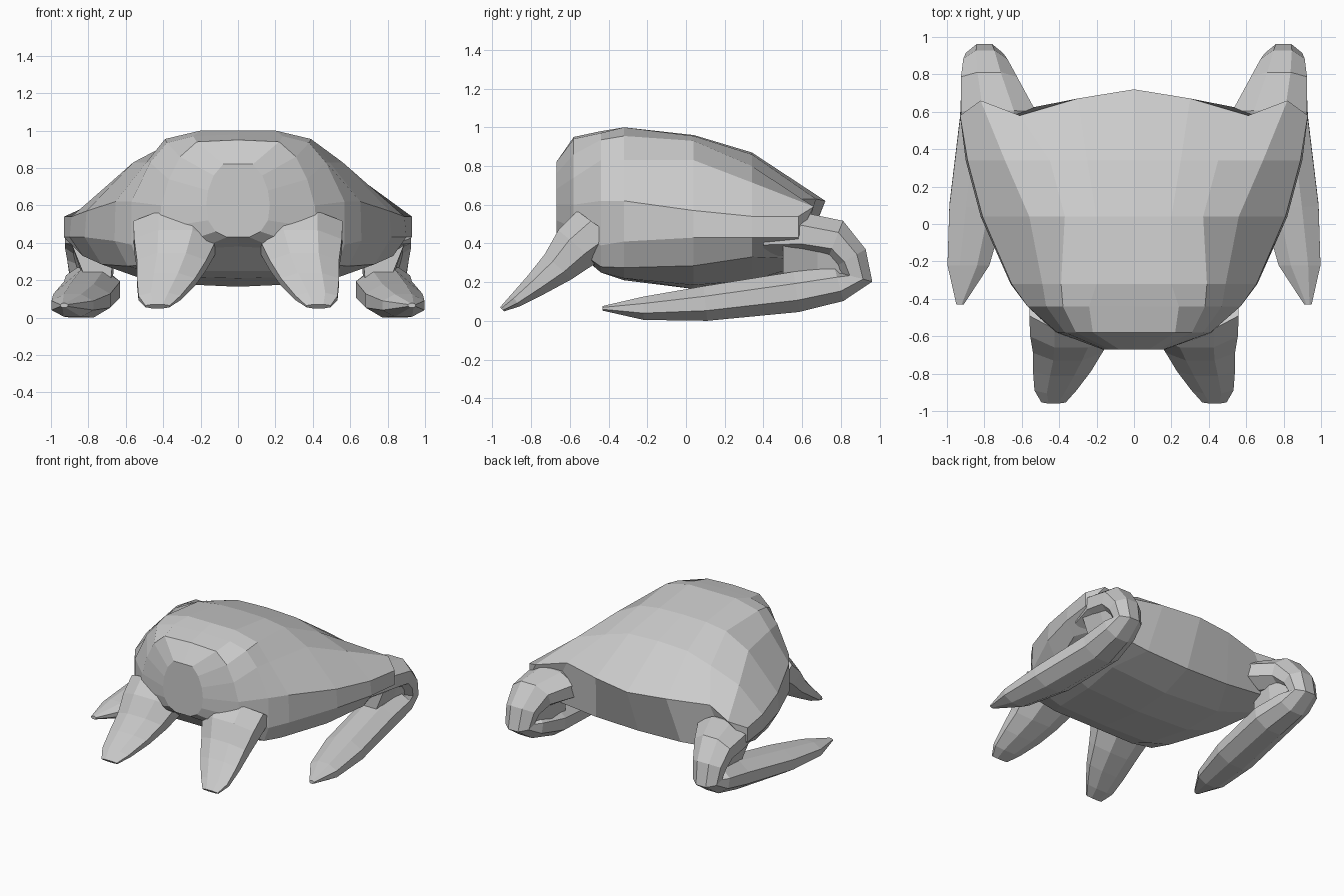
import bpy, bmesh, math
from mathutils import Vector

if "Cube" in bpy.data.objects:
    bpy.data.objects.remove(bpy.data.objects["Cube"])

grey = bpy.data.materials.new("plain grey")
grey.diffuse_color = (0.6, 0.6, 0.6, 1)
grey.use_nodes = True
grey.node_tree.nodes["Principled BSDF"].inputs["Base Color"].default_value = grey.diffuse_color


def loft(name, rings, mirror=False, end_faces=None):
    """Skin a list of closed rings, cap both ends."""
    bm = bmesh.new()
    loops = [[bm.verts.new(p) for p in r] for r in rings]
    for a, b in zip(loops, loops[1:]):
        n = len(a)
        for i in range(n):
            j = (i + 1) % n
            bm.faces.new((a[i], a[j], b[j], b[i]))
    bm.faces.new(loops[0])
    for idx in end_faces or [range(len(loops[-1]))]:
        bm.faces.new([loops[-1][i] for i in idx])
    bmesh.ops.recalc_face_normals(bm, faces=bm.faces)
    me = bpy.data.meshes.new(name)
    bm.to_mesh(me)
    bm.free()
    me.materials.append(grey)
    ob = bpy.data.objects.new(name, me)
    bpy.context.collection.objects.link(ob)
    if mirror:
        ob.modifiers.new("mirror", 'MIRROR')
    return ob


def limb_ring(x, y, z, hw, hh, angle, sides=8):
    """Oval ring facing along a direction in the yz plane (degrees)."""
    a = math.radians(angle)
    up = Vector((0, -math.sin(a), math.cos(a)))
    c = Vector((x, y, z))
    k = 1 / math.cos(math.pi / sides)
    ring = []
    for i in range(sides):
        t = 2 * math.pi * (i + 0.5) / sides
        ring.append(c + Vector((1, 0, 0)) * hw * k * math.cos(t) + up * hh * k * math.sin(t))
    return ring


# Body: half sections (x, z) from the back ridge round to the belly
sections = [
    (-0.67, [(0, .82), (.08, .82), (.13, .76), (.16, .68), (.17, .60), (.16, .52), (.12, .46), (.06, .43), (0, .43)]),
    (-0.58, [(0, .95), (.22, .94), (.31, .86), (.37, .74), (.41, .60), (.42, .48), (.36, .38), (.20, .37), (0, .38)]),
    (-0.44, [(0, .98), (.24, .97), (.38, .935), (.47, .83), (.57, .62), (.57, .39), (.53, .28), (.35, .25), (0, .25)]),
    (-0.32, [(0, 1.0), (.20, 1.0), (.39, .955), (.49, .83), (.655, .62), (.66, .41), (.59, .275), (.40, .22), (0, .21)]),
    (0.04, [(0, .96), (.20, .955), (.37, .93), (.56, .83), (.81, .57), (.82, .43), (.73, .285), (.45, .185), (0, .165)]),
    (0.34, [(0, .87), (.25, .86), (.45, .80), (.69, .715), (.89, .54), (.90, .43), (.83, .33), (.48, .21), (0, .18)]),
    (0.58, [(0, .62), (.30, .63), (.61, .63), (.82, .59), (.93, .54), (.93, .43), (.76, .32), (.36, .28), (0, .27)]),
]
rings = []
for y, half in sections:
    full = half + [(-x, z) for x, z in half[-2:0:-1]]
    ring = []
    for x, z in full:
        # the rear rim bows outward in the middle and runs out over the haunches
        bow = 0
        if y > 0.5 and z > 0.5:
            bow = 0.14 * max(0, 1 - abs(x) / 0.61)
            bow += {0.30: 0.02, 0.82: 0.08}.get(abs(x), 0)
        ring.append((x, y + bow, z))
    rings.append(ring)
# rear wall in upright strips, each rim point joined to the belly point below
right = [(0, 1, 7, 8), (1, 2, 6, 7), (2, 3, 5, 6), (3, 4, 5)]
left = [[(16 - i) % 16 for i in f] for f in right]
loft("body", rings, end_faces=right + left)

# Front legs: tapering stumps that flow out of the chest, forward and down
front = [
    (.33, -.44, .48, .23, .15, 234),
    (.335, -.56, .385, .22, .13, 230),
    (.355, -.66, .28, .185, .095, 227),
    (.385, -.77, .19, .155, .065, 222),
    (.42, -.88, .105, .112, .038, 222),
    (.43, -.95, .06, .065, .015, 222),
]
loft("front_legs", [limb_ring(*r) for r in front], True)

# Hind legs: haunch runs back out of the body, folds at the knee, shin lies forward
hind = [
    (.74, .40, .43, .13, .09, 0),
    (.725, .60, .445, .20, .115, -3),
    (.775, .77, .415, .15, .11, -22),
    (.795, .85, .325, .118, .09, -60),
    (.80, .88, .225, .10, .085, -105),
    (.795, .79, .19, .125, .09, -165),
    (.78, .57, .15, .15, .105, -172),
    (.835, .10, .09, .152, .09, -174),
    (.885, -.22, .065, .112, .06, -178),
    (.93, -.43, .065, .02, .012, -180),
]
loft("hind_legs", [limb_ring(*r) for r in hind], True)

# Thigh web: closes the fold between haunch and shin, slanting in underneath
web = [(.50, .66, .90, .82), (.68, .65, .90, .83), (.84, .70, .88, .85)]
loft("thigh_webs", [[(xi, y, .42), (xo, y, .42), (xl, y, .22), (xi + .02, y, .20)]
                    for y, xi, xo, xl in web], True)
